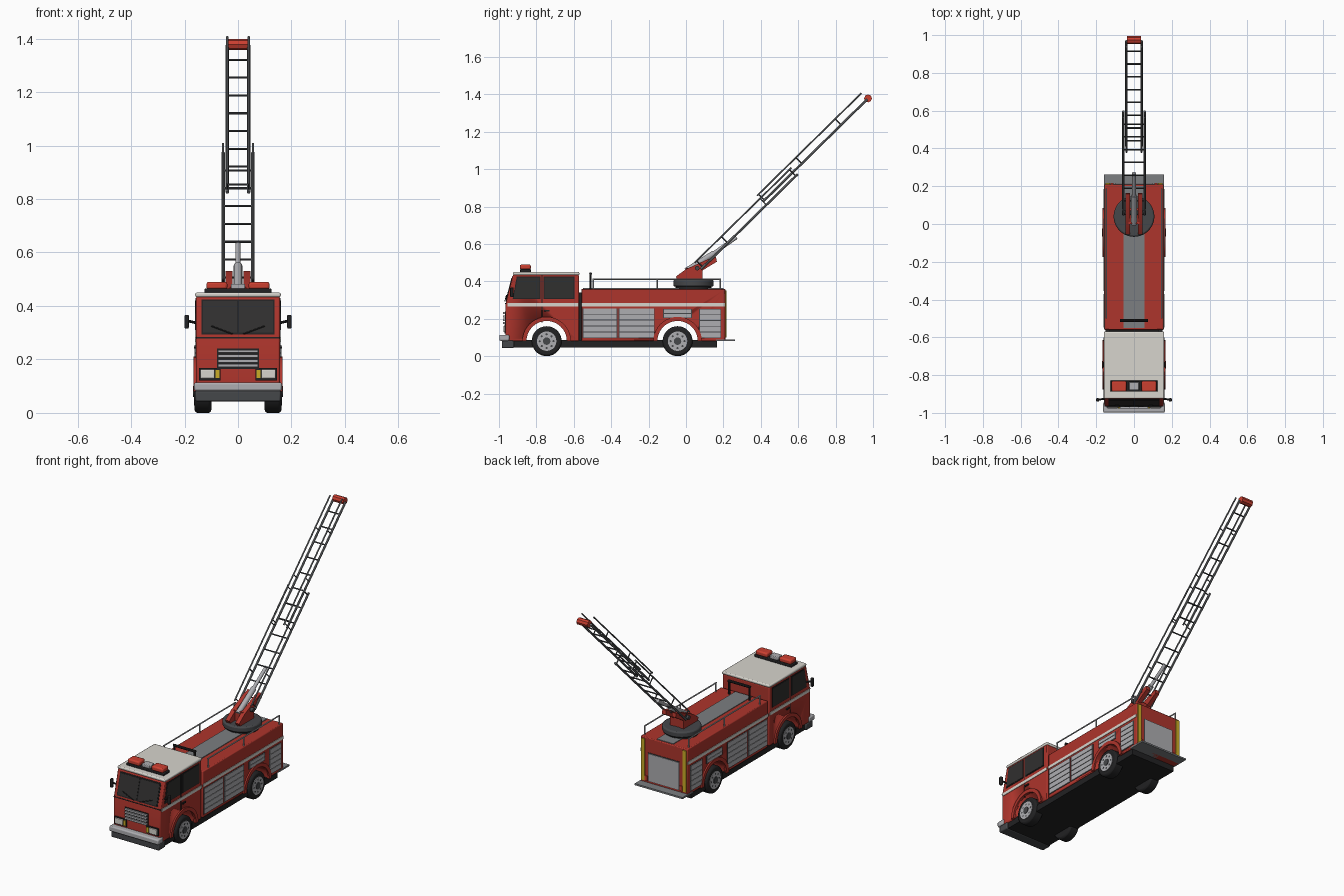
import bpy, bmesh, math
from mathutils import Vector

if "Cube" in bpy.data.objects:
    bpy.data.objects.remove(bpy.data.objects["Cube"])


def colour(name, r, g, b):
    m = bpy.data.materials.new(name)
    m.use_nodes = True
    m.diffuse_color = (r, g, b, 1)
    m.node_tree.nodes["Principled BSDF"].inputs["Base Color"].default_value = (r, g, b, 1)
    return m


RED = colour("fire red", .42, .035, .025)
LAMP = colour("lamp red", .6, .05, .03)
WHITE = colour("warm white", .68, .66, .61)
ALU = colour("aluminium", .42, .42, .44)
STEEL = colour("steel grey", .2, .21, .22)
DARK = colour("dark grey", .06, .063, .068)
BLACK = colour("black", .016, .016, .017)
GLASS = colour("tinted glass", .03, .029, .028)
YELLOW = colour("yellow", .6, .42, .02)


def finish(name, bm, mat, bevel=0):
    bmesh.ops.recalc_face_normals(bm, faces=bm.faces)
    mesh = bpy.data.meshes.new(name)
    bm.to_mesh(mesh)
    bm.free()
    mesh.materials.append(mat)
    mesh.shade_smooth()
    mesh.set_sharp_from_angle(angle=math.radians(32))
    ob = bpy.data.objects.new(name, mesh)
    bpy.context.collection.objects.link(ob)
    if bevel:
        mod = ob.modifiers.new("bevel", "BEVEL")
        mod.width, mod.segments = bevel, 2
    return ob


def prism(name, profile, x0, x1, mat, bevel=0):
    """Extrude a (y, z) outline from x0 to x1."""
    bm = bmesh.new()
    face = bm.faces.new([bm.verts.new((x0, y, z)) for y, z in profile])
    new = bmesh.ops.extrude_face_region(bm, geom=[face])["geom"]
    bmesh.ops.translate(bm, vec=(x1 - x0, 0, 0),
                        verts=[v for v in new if isinstance(v, bmesh.types.BMVert)])
    return finish(name, bm, mat, bevel)


def box(name, x0, x1, y0, y1, z0, z1, mat, bevel=0):
    return prism(name, [(y0, z0), (y1, z0), (y1, z1), (y0, z1)], x0, x1, mat, bevel)


def bar(name, p, q, r, mat, sides=8, bevel=0):
    """Round bar between two points."""
    p, q = Vector(p), Vector(q)
    bm = bmesh.new()
    bmesh.ops.create_cone(bm, cap_ends=True, segments=sides, radius1=r, radius2=r,
                          depth=(q - p).length)
    rot = (q - p).to_track_quat("Z", "Y").to_matrix().to_4x4()
    bmesh.ops.transform(bm, matrix=rot, verts=bm.verts)
    bmesh.ops.translate(bm, vec=(p + q) / 2, verts=bm.verts)
    return finish(name, bm, mat, bevel)


SIDES = (("left", 1), ("right", -1))
AXLES = (("front", -.745), ("rear", -.045))
W = .157

# Chassis, cab, body
box("chassis", -.15, .15, -.93, .165, .045, .085, BLACK)
box("cab_gap_filler", -.13, .13, -.58, -.55, .08, .34, BLACK)
cab = prism("cab", [(-.965, .08), (-.965, .28), (-.925, .435), (-.572, .435), (-.572, .08)],
            -W, W, RED, .006)
body = box("body", -W, W, -.56, .21, .08, .36, RED, .005)
box("cab_roof", -.16, .16, -.925, -.57, .433, .45, WHITE, .006)
box("roof_walkway", -.055, .055, -.55, .2, .36, .364, STEEL)
box("rear_step", -.16, .16, .16, .262, .08, .09, STEEL)

# Wheel arches cut right through
for end, y in AXLES:
    cutter = bar(end + "_arch_cutter", (-.3, y, .08), (.3, y, .08), .108, RED, 40)
    cutter.hide_render = True
    cutter.hide_set(True)
    cutter.display_type = "WIRE"
    mod = (cab if end == "front" else body).modifiers.new("arch", "BOOLEAN")
    mod.operation, mod.object, mod.solver = "DIFFERENCE", cutter, "EXACT"
    bar(end + "_axle", (-.12, y, .08), (.12, y, .08), .015, BLACK, 12)
    arc = [math.pi * i / 20 for i in range(21)]
    lip = [(y + .13 * math.cos(a), .08 + .13 * math.sin(a)) for a in arc]
    lip += [(y + .108 * math.cos(a), .08 + .108 * math.sin(a)) for a in reversed(arc)]
    for side, s in SIDES:
        n = f"{end}_{side}_"
        prism(n + "arch_lip", lip, s * .15, s * .166, RED)
        bar(n + "tyre", (s * .1, y, .08), (s * .162, y, .08), .08, BLACK, 36, .01)
        bar(n + "rim", (s * .15, y, .08), (s * .165, y, .08), .052, ALU, 28)
        bar(n + "hub", (s * .16, y, .08), (s * .169, y, .08), .02, DARK, 16)
        for i in range(8):
            a = math.tau * i / 8
            cy, cz = y + .037 * math.cos(a), .08 + .037 * math.sin(a)
            bar(n + "rim_hole", (s * .16, cy, cz), (s * .1655, cy, cz), .006, DARK, 8)


def shutter(name, s, y0, y1, z0, z1, slats):
    """Roller shutter with horizontal slats."""
    box(name + "_backing", s * .15, s * .159, y0, y1, z0, z1, DARK)
    h = (z1 - z0) / slats
    for i in range(slats):
        box(name + "_slat", s * .156, s * .162, y0 + .004, y1 - .004,
            z0 + h * i + .002, z0 + h * (i + 1) - .002, ALU)


# Side details
for side, s in SIDES:
    box(side + "_cab_stripe", s * .15, s * .16, -.955, -.574, .266, .284, WHITE)
    box(side + "_body_stripe", s * .15, s * .16, -.558, .208, .266, .284, WHITE)
    shutter(side + "_shutter_front", s, -.553, -.367, .098, .256, 5)
    shutter(side + "_shutter_middle", s, -.36, -.168, .098, .256, 5)
    shutter(side + "_shutter_over_wheel", s, -.122, .032, .205, .252, 2)
    shutter(side + "_shutter_rear", s, .07, .188, .098, .252, 5)
    for label, grow, mat, x in (("surround", .005, BLACK, .159), ("window", 0, GLASS, .161)):
        prism(f"{side}_front_{label}", [(-.922 - grow, .31 - grow), (-.782 + grow, .31 - grow),
              (-.782 + grow, .42 + grow), (-.9 - grow, .42 + grow)], s * .15, s * x, mat)
        box(f"{side}_rear_{label}", s * .15, s * x, -.757 - grow, -.602 + grow,
            .31 - grow, .42 + grow, mat)
    box(side + "_door_seam", s * .15, s * .1585, -.772, -.768, .18, .43, BLACK)
    box(side + "_door_handle", s * .15, s * .164, -.76, -.73, .24, .248, BLACK)
    # Mirrors
    bar(side + "_mirror_arm", (s * .15, -.925, .335), (s * .192, -.93, .345), .005, BLACK)
    box(side + "_mirror", s * .184, s * .2, -.94, -.922, .315, .367, BLACK, .004)
    # Roof rails
    x = s * .147
    bar(side + "_roof_rail", (x, -.5, .412), (x, .187, .412), .004, ALU)
    for y in (-.495, -.155, .183):
        bar(side + "_rail_post", (x, y, .355), (x, y, .412), .004, ALU)
    # Rear corner markers
    box(side + "_rear_marker", s * .128, s * .15, .2, .216, .1, .35, YELLOW)
    box(side + "_rear_lamp", s * .108, s * .124, .2, .217, .1, .13, LAMP)

# Rear door
box("rear_door_frame", -.104, .104, .2, .213, .1, .272, DARK)
box("rear_door", -.1, .1, .2, .216, .104, .268, ALU)


def slope(z):
    """Depth of the raked windscreen at a height."""
    return -.965 + (z - .28) * .04 / .155


def pane(name, x0, x1, z0, z1, out, mat):
    prism(name, [(slope(z0) - out, z0), (slope(z1) - out, z1),
                 (slope(z1) + .01, z1), (slope(z0) + .01, z0)], x0, x1, mat)


# Cab front
pane("windscreen_surround", -.136, .136, .293, .425, .002, BLACK)
box("front_seam", -W, W, -.967, -.96, .279, .283, BLACK)
box("grille_backing", -.078, .078, -.969, -.95, .165, .24, BLACK)
for i in range(4):
    box("grille_slat", -.074, .074, -.978, -.96, .171 + i * .018, .182 + i * .018, ALU)
for side, s in SIDES:
    pane(side + "_windscreen", s * .004, s * .13, .3, .419, .004, GLASS)
    bar(side + "_wiper", (s * .02, -.968, .295), (s * .1, -.96, .325), .0025, BLACK)
    box(side + "_headlight_housing", s * .066, s * .146, -.971, -.95, .122, .168, BLACK)
    box(side + "_headlight", s * .088, s * .14, -.977, -.96, .128, .162, WHITE, .003)
    box(side + "_indicator", s * .069, s * .084, -.976, -.96, .13, .16, YELLOW)
box("bumper", -.164, .164, -.998, -.945, .082, .114, ALU, .007)
box("lower_bumper", -.16, .16, -.985, -.92, .043, .083, DARK, .006)

# Beacon bar
box("beacon_base", -.125, .125, -.888, -.828, .448, .465, BLACK, .004)
box("beacon_centre", -.027, .027, -.88, -.836, .46, .483, ALU, .004)
for side, s in SIDES:
    box(side + "_beacon", s * .04, s * .118, -.888, -.83, .462, .49, LAMP, .008)
    bar(side + "_ladder_rest_post", (s * .068, -.51, .36), (s * .068, -.51, .44), .006, BLACK)
bar("ladder_rest", (-.074, -.51, .44), (.074, -.51, .44), .008, BLACK)

# Turntable and lift arm
bar("turntable_base", (0, .04, .36), (0, .04, .376), .095, BLACK, 40)
bar("turntable", (0, .04, .372), (0, .04, .408), .108, DARK, 40, .008)
for side, s in SIDES:
    prism(side + "_turret_plate", [(-.055, .425), (-.045, .408), (.088, .408), (.088, .458),
          (.165, .505), (.16, .53), (.11, .515), (0, .465)], s * .02, s * .046, RED)
box("turret_block", -.03, .03, 0, .085, .405, .47, RED)
bar("turret_pivot", (-.064, .06, .47), (.064, .06, .47), .012, DARK, 16)
bar("lift_cylinder", (0, 0, .455), (0, .15, .55), .016, ALU, 16)
bar("lift_piston", (0, .14, .545), (0, .27, .635), .01, ALU, 14)

# Extending ladder
TILT = math.radians(44.5)


def on_ladder(x, u, n):
    c, s = math.cos(TILT), math.sin(TILT)
    return (x, .08 + u * c - n * s, .465 + u * s + n * c)


def ladder(name, x, u0, u1, n0, n1, first, struts):
    for side, s in SIDES:
        bar(f"{name}_{side}_rail", on_ladder(s * x, u0, n0), on_ladder(s * x, u1, n0),
            .0065, STEEL)
        bar(f"{name}_{side}_handrail", on_ladder(s * x, u0, n1), on_ladder(s * x, u1, n1),
            .0045, STEEL)
        for u in struts:
            bar(f"{name}_{side}_strut", on_ladder(s * x, u, n0), on_ladder(s * x, u, n1),
                .0035, DARK)
    u = first
    while u < u1 - .02:
        bar(name + "_rung", on_ladder(-x, u, n0), on_ladder(x, u, n0), .004, DARK)
        u += .095


ladder("lower_ladder", .056, 0, .725, 0, .048, .06, (.015, .2, .49, .71))
ladder("upper_ladder", .04, .488, 1.272, .025, .07, .53, (.5, .78, 1.075))

# Tip of the ladder
p = on_ladder(0, 1.277, .025)
prism("ladder_tip", [(p[1] + .021 * math.cos(math.tau * i / 8), p[2] + .021 * math.sin(math.tau * i / 8))
                     for i in range(8)], -.037, .037, LAMP)
